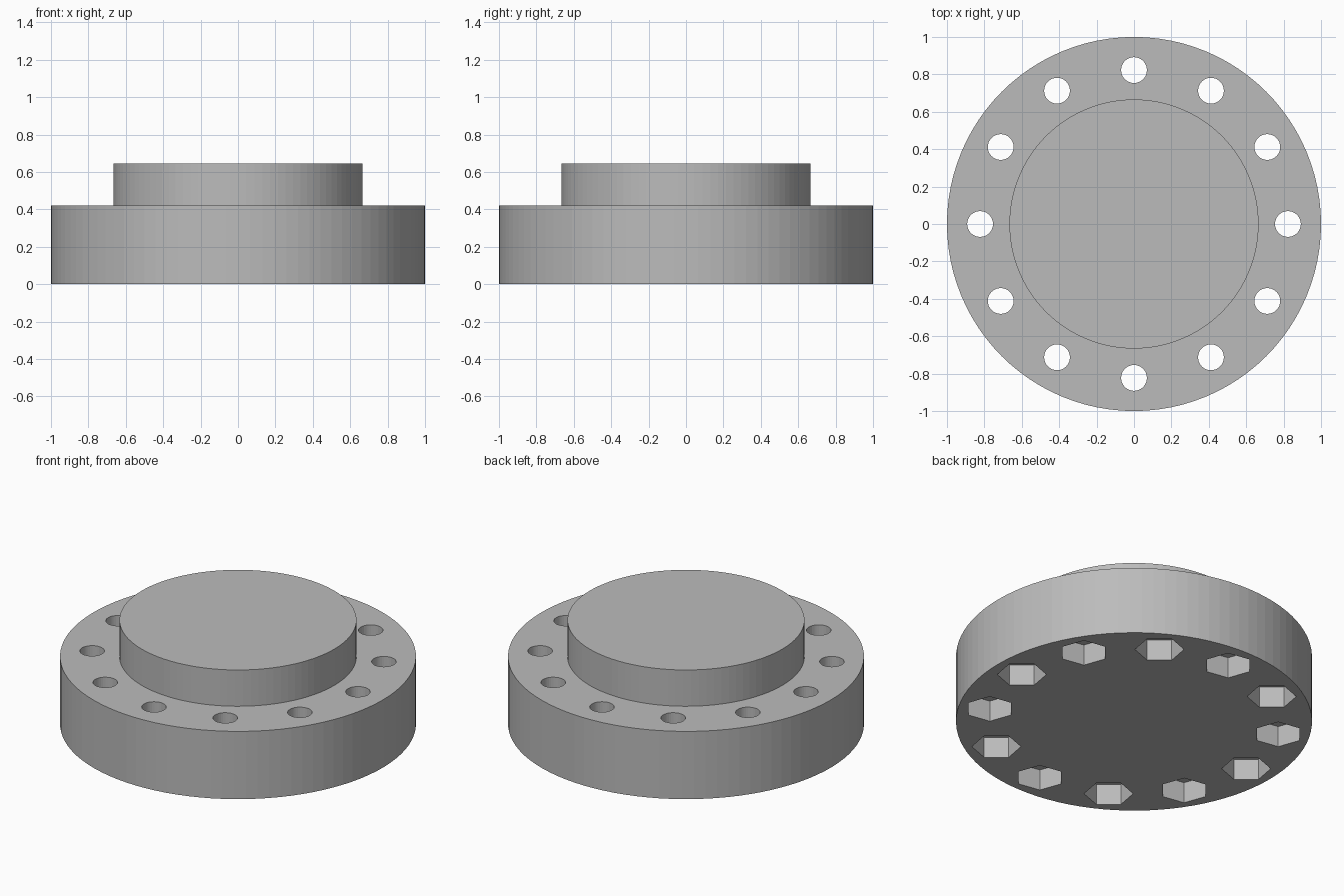
import bpy, math

cube = bpy.data.objects.get("Cube")
if cube:
    bpy.data.objects.remove(cube, do_unlink=True)

HOLES = 12
HOLE_CIRCLE = 0.823

grey = bpy.data.materials.new("plain grey")
grey.use_nodes = True
colour = (0.5, 0.5, 0.5, 1)
grey.diffuse_color = colour
grey.node_tree.nodes["Principled BSDF"].inputs["Base Color"].default_value = colour


def cylinder(name, radius, bottom, top, sides, x=0, y=0, turn=0):
    bpy.ops.mesh.primitive_cylinder_add(
        vertices=sides, radius=radius, depth=top - bottom,
        location=(x, y, (bottom + top) / 2), rotation=(0, 0, turn))
    obj = bpy.context.object
    obj.name = name
    obj.data.materials.append(grey)
    return obj


def boolean(target, other, operation):
    mod = target.modifiers.new(other.name, 'BOOLEAN')
    mod.operation = operation
    mod.solver = 'EXACT'
    mod.object = other
    bpy.context.view_layer.objects.active = target
    bpy.ops.object.modifier_apply(modifier=mod.name)
    bpy.data.objects.remove(other, do_unlink=True)


# Flange disc with the raised central boss
flange = cylinder("flange", 1.0, 0, 0.42, 96)
boolean(flange, cylinder("boss", 0.666, 0.2, 0.645, 96), 'UNION')

# Ring of bolt holes, each with a hexagonal nut pocket underneath
for i in range(HOLES):
    angle = math.tau * i / HOLES
    x, y = HOLE_CIRCLE * math.cos(angle), HOLE_CIRCLE * math.sin(angle)
    boolean(flange, cylinder("bolt_hole", 0.069, -0.1, 0.6, 32, x, y), 'DIFFERENCE')
    # Corner of the hexagon is skewed from the radial direction
    turn = angle + math.radians(20 - 90)
    boolean(flange, cylinder("nut_pocket", 0.138, -0.1, 0.13, 6, x, y, turn), 'DIFFERENCE')

bpy.ops.object.select_all(action='DESELECT')
flange.select_set(True)
bpy.context.view_layer.objects.active = flange
bpy.ops.object.shade_smooth_by_angle(angle=math.radians(2))
